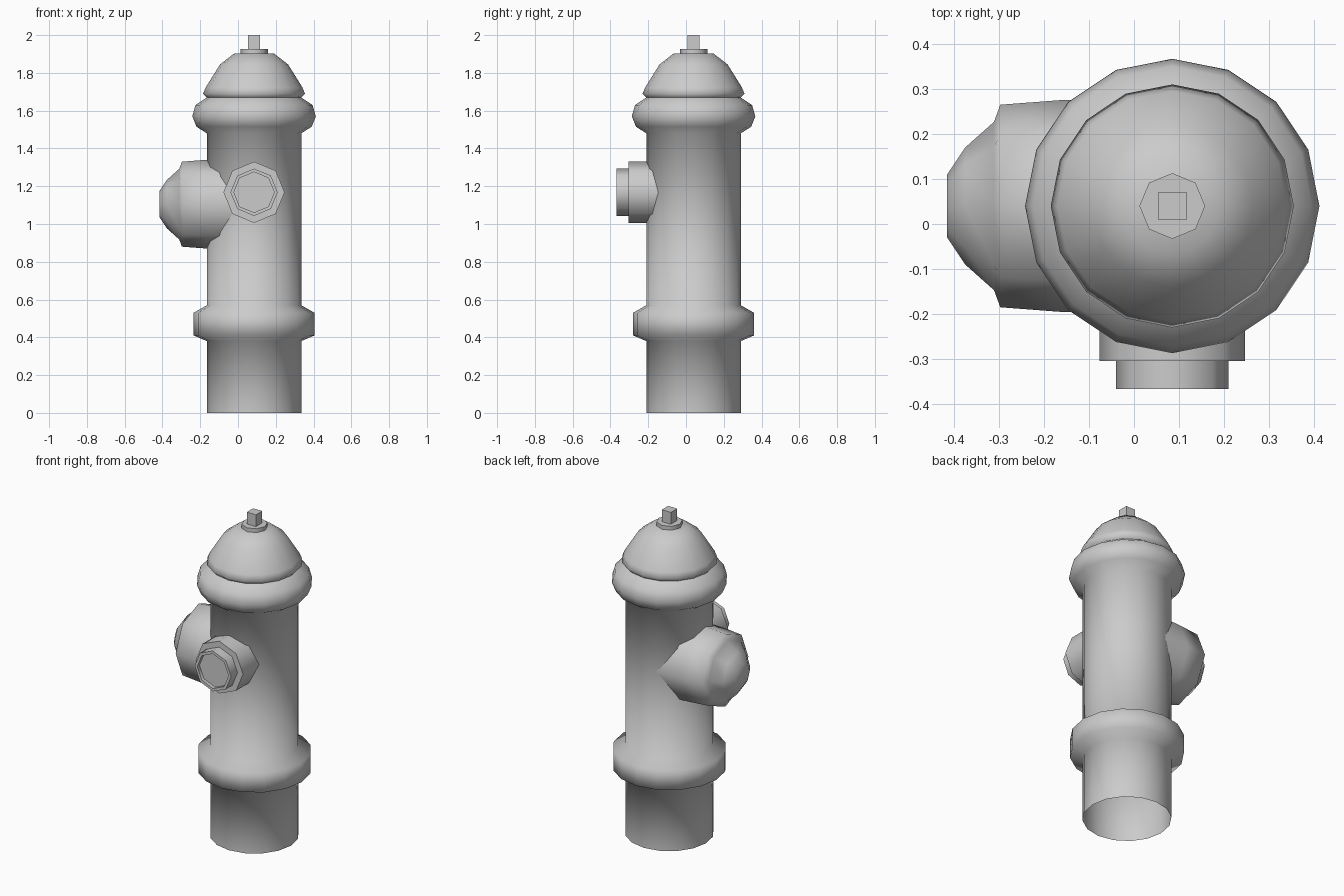
import bpy
import bmesh
from math import cos, sin, pi, radians
from mathutils import Vector

cube = bpy.data.objects.get("Cube")
if cube:
    bpy.data.objects.remove(cube, do_unlink=True)

# Single painted-metal colour
grey = bpy.data.materials.new("plain grey")
colour = (0.6, 0.6, 0.6, 1)
grey.use_nodes = True
grey.diffuse_color = colour
for node in grey.node_tree.nodes:
    if node.type == 'BSDF_PRINCIPLED':
        node.inputs["Base Color"].default_value = colour

AXIS = Vector((0.085, 0.04, 0))


def lathe(name, profile, sides, height=0, tilt=(0, 0, 0), turn=0, sharp=80):
    """Turn (radius, distance) points about the local z axis."""
    bm = bmesh.new()
    rings = []
    for r, h in profile:
        count = 1 if r == 0 else sides
        rings.append([bm.verts.new((r * cos(turn + 2 * pi * i / sides),
                                    r * sin(turn + 2 * pi * i / sides), h))
                      for i in range(count)])
    for a, b in zip(rings, rings[1:]):
        for i in range(sides):
            j = (i + 1) % sides
            if len(b) == 1:
                bm.faces.new((a[i], a[j], b[0]))
            else:
                bm.faces.new((a[i], a[j], b[j], b[i]))
    mesh = bpy.data.meshes.new(name)
    bm.to_mesh(mesh)
    bm.free()
    mesh.materials.append(grey)
    obj = bpy.data.objects.new(name, mesh)
    bpy.context.collection.objects.link(obj)
    obj.location = AXIS + Vector((0, 0, height))
    obj.rotation_euler = tilt
    bpy.ops.object.select_all(action='DESELECT')
    obj.select_set(True)
    bpy.context.view_layer.objects.active = obj
    bpy.ops.object.shade_smooth_by_angle(angle=radians(sharp))
    return obj


# Barrel with lower collar, upper collar and domed bonnet, open underneath
lathe("barrel_and_bonnet", [
    (0.25, 0), (0.25, 0.38), (0.32, 0.41), (0.32, 0.53), (0.25, 0.57),
    (0.25, 1.48), (0.305, 1.515), (0.327, 1.57), (0.31, 1.63), (0.25, 1.67),
    (0.27, 1.69), (0.255, 1.725), (0.18, 1.845), (0.105, 1.903), (0, 1.903),
], 16)

# Operating nut: octagonal flange and square stem
lathe("nut_flange", [(0.073, 1.895), (0.073, 1.927), (0, 1.927)], 8, sharp=50)
lathe("nut_stem", [(0.044, 1.92), (0.044, 2.0), (0, 2.0)], 4,
      turn=pi / 4, sharp=30)

# Large domed outlet on the right side
lathe("side_outlet", [
    (0.24, 0.08), (0.235, 0.25), (0.225, 0.382), (0.187, 0.396),
    (0.13, 0.46), (0.07, 0.5), (0, 0.5),
], 8, height=1.105, tilt=(0, -pi / 2, 0))

# Small stepped outlet on the front with a recessed face
lathe("front_outlet", [
    (0.162, 0.18), (0.162, 0.344), (0.125, 0.344), (0.125, 0.407),
    (0.107, 0.407), (0.107, 0.385), (0, 0.385),
], 8, height=1.168, tilt=(pi / 2, 0, 0))
